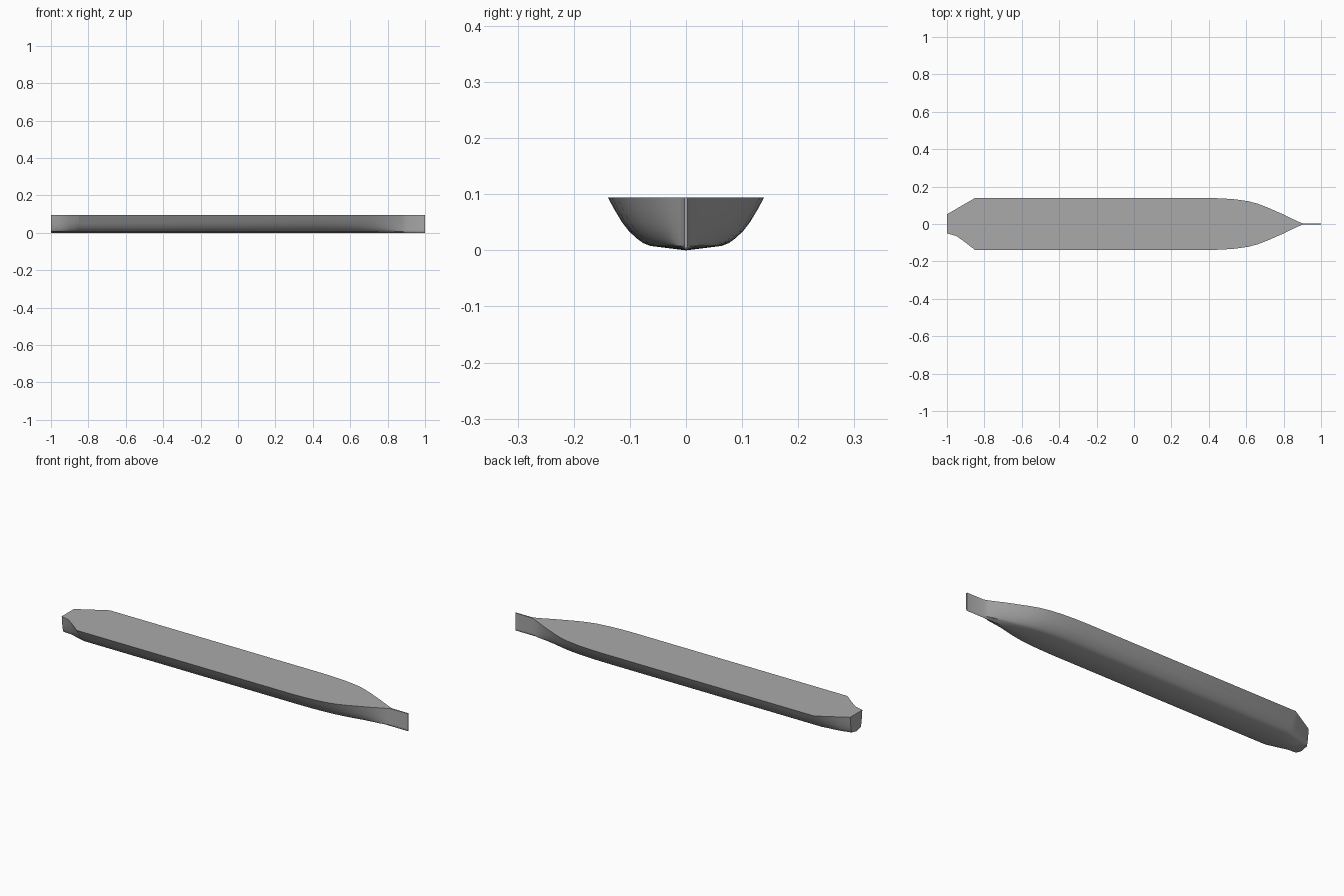
import bpy, bmesh, math

if "Cube" in bpy.data.objects:
    bpy.data.objects.remove(bpy.data.objects["Cube"], do_unlink=True)

HEIGHT = 0.094
HALF = 0.139

# Plain grey hull colour
grey = bpy.data.materials.new("hull_grey")
grey.use_nodes = True
colour = (0.4, 0.4, 0.4, 1)
grey.diffuse_color = colour
grey.node_tree.nodes["Principled BSDF"].inputs["Base Color"].default_value = colour

# Half section from deck edge to keel: (fraction of half width, height)
section = [(1, HEIGHT), (0.92, 0.073), (0.82, 0.05), (0.73, 0.034),
           (0.63, 0.021), (0.55, 0.013), (0.46, 0.008), (0, 0)]

# Deck half widths along the length, stern to bow
stern = [(-1, 0.052, 0.05), (-0.95, 0.081, 0.064), (-0.9, 0.11, 0.1), (-0.85, HALF, HALF)]
bow = [(0.4, HALF), (0.47, 0.137), (0.54, 0.132), (0.61, 0.122), (0.66, 0.109),
       (0.71, 0.09), (0.76, 0.068), (0.81, 0.046), (0.85, 0.026), (0.88, 0.012),
       (0.9, 0.004), (1, 0.003)]
stations = stern + [(x, w, w) for x, w in bow]


def ring(bm, x, left, right):
    """One cross section, from the back deck edge under the keel to the front one."""
    # The transom is fuller and the bow stem is a plain upright blade
    full = max(0, (-0.85 - x) / 0.15) * 0.5 + min(1, max(0, (x - 0.8) / 0.1))
    def width(f):
        return f + (1 - f) * full if f > 0 else 0
    pts = [(left * width(f), z) for f, z in section]
    pts += [(-right * width(f), z) for f, z in reversed(section[:-1])]
    return [bm.verts.new((x, y, z)) for y, z in pts]


# Hull with its flat deck, transom and stem
bm = bmesh.new()
rings = [ring(bm, *s) for s in stations]
for a, b in zip(rings, rings[1:]):
    for i in range(len(a) - 1):
        bm.faces.new((a[i], a[i + 1], b[i + 1], b[i]))
    bm.faces.new((a[-1], a[0], b[0], b[-1]))
bm.faces.new(rings[0])
bm.faces.new(rings[-1])
bmesh.ops.recalc_face_normals(bm, faces=bm.faces)

mesh = bpy.data.meshes.new("hull")
bm.to_mesh(mesh)
bm.free()
mesh.materials.append(grey)
hull = bpy.data.objects.new("hull", mesh)
bpy.context.collection.objects.link(hull)

bpy.ops.object.select_all(action="DESELECT")
hull.select_set(True)
bpy.context.view_layer.objects.active = hull
bpy.ops.object.shade_smooth_by_angle(angle=math.radians(30))
